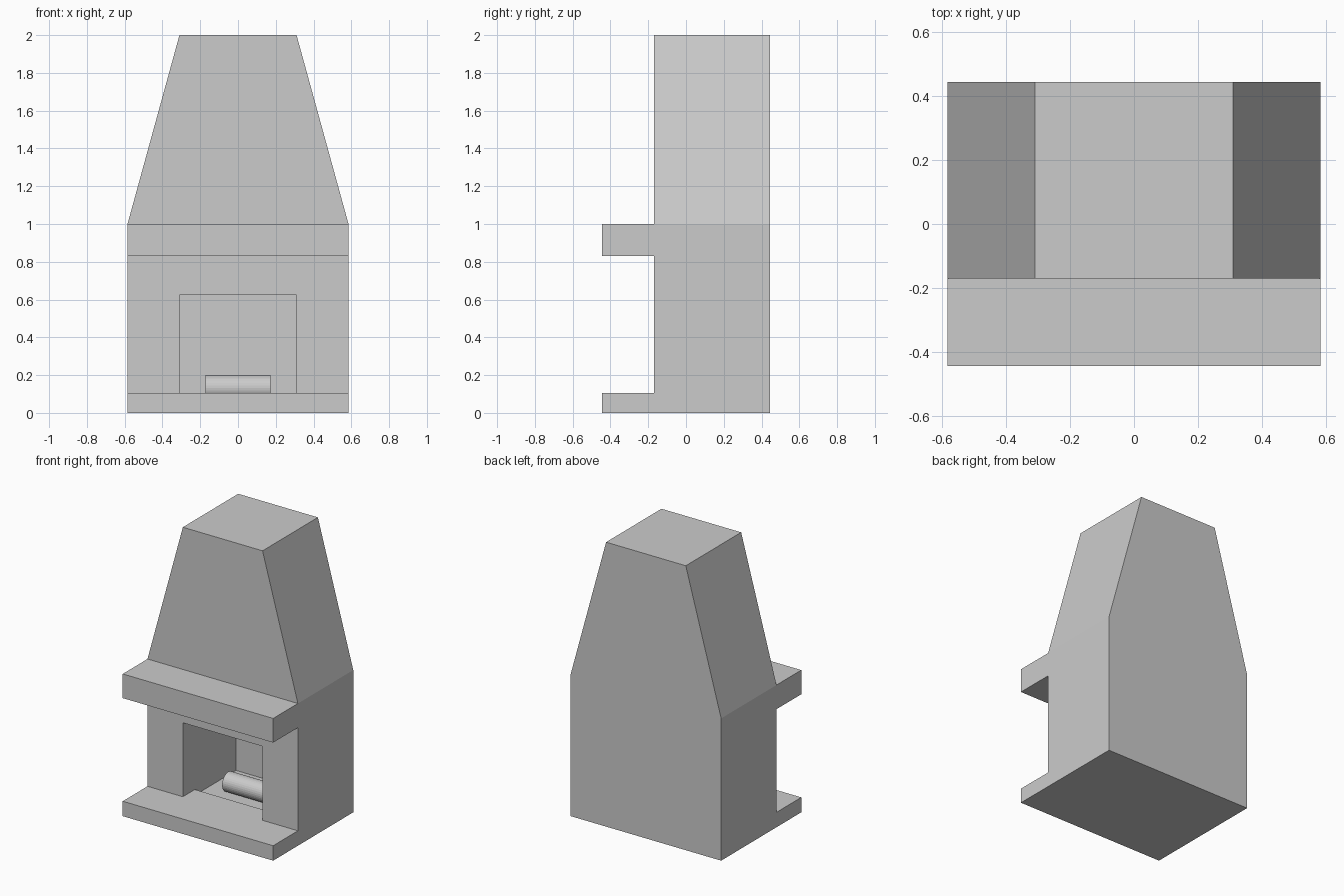
import bpy
import bmesh
import math
from mathutils import Matrix, Vector

if "Cube" in bpy.data.objects:
    bpy.data.objects.remove(bpy.data.objects["Cube"])

HALF_W, TOP_HALF_W = 0.585, 0.31
FRONT, BODY_FRONT, BACK = -0.445, -0.17, 0.445


def make_object(name, bm):
    bmesh.ops.recalc_face_normals(bm, faces=bm.faces)
    mesh = bpy.data.meshes.new(name)
    bm.to_mesh(mesh)
    bm.free()
    obj = bpy.data.objects.new(name, mesh)
    bpy.context.collection.objects.link(obj)
    return obj


def box(name, x, y, z):
    """Box from (min, max) pairs."""
    bm = bmesh.new()
    bmesh.ops.create_cube(bm, size=1)
    for v in bm.verts:
        v.co = Vector([lo + (c + 0.5) * (hi - lo)
                       for c, (lo, hi) in zip(v.co, (x, y, z))])
    return make_object(name, bm)


def combine(target, tool, operation):
    """Apply a boolean and discard the tool object."""
    mod = target.modifiers.new(operation.lower(), 'BOOLEAN')
    mod.operation, mod.solver, mod.object = operation, 'EXACT', tool
    bpy.context.view_layer.objects.active = target
    bpy.ops.object.modifier_apply(modifier=mod.name)
    bpy.data.objects.remove(tool, do_unlink=True)


# Chimney body: front outline extruded to the back
outline = [(-HALF_W, 0), (HALF_W, 0), (HALF_W, 1),
           (TOP_HALF_W, 2), (-TOP_HALF_W, 2), (-HALF_W, 1)]
bm = bmesh.new()
face = bm.faces.new([bm.verts.new((x, BODY_FRONT, z)) for x, z in outline])
ext = bmesh.ops.extrude_face_region(bm, geom=[face])
bmesh.ops.translate(bm, vec=(0, BACK - BODY_FRONT, 0),
                    verts=[g for g in ext['geom'] if isinstance(g, bmesh.types.BMVert)])
body = make_object("fireplace_body", bm)

# Firebox opening, with its floor sunk below the hearth
combine(body, box("firebox_cutter", (-0.31, 0.31), (BODY_FRONT - 0.1, 0.42),
                  (0.065, 0.625)), 'DIFFERENCE')

# Hearth slab (runs a little way into the firebox) and mantel shelf
combine(body, box("hearth", (-HALF_W, HALF_W), (FRONT, -0.037), (0, 0.105)), 'UNION')
combine(body, box("mantel", (-HALF_W, HALF_W), (FRONT, -0.1), (0.83, 1)), 'UNION')

# Log lying across the firebox
bm = bmesh.new()
bmesh.ops.create_cone(bm, cap_ends=True, segments=32, radius1=0.0675, radius2=0.0675,
                      depth=0.345, matrix=Matrix.Rotation(math.pi / 2, 4, 'Y'))
log = make_object("log", bm)
log.location = (0, 0.1375, 0.1325)
